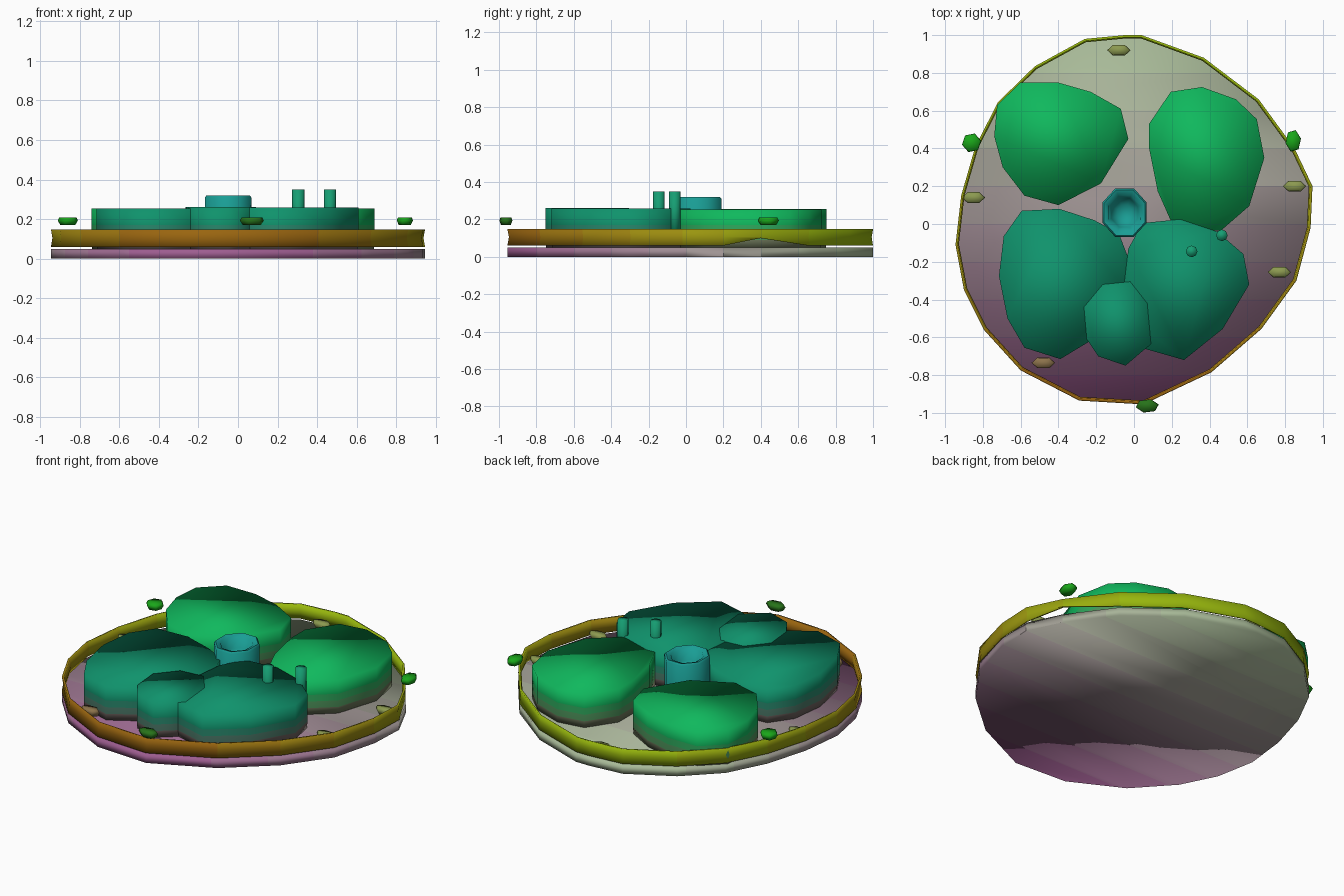
import bpy, bmesh, math
from mathutils import Vector

if "Cube" in bpy.data.objects:
    bpy.data.objects.remove(bpy.data.objects["Cube"])


def ramp(name, stops, n):
    """n materials blended evenly through the colour stops."""
    mats = []
    for i in range(n):
        t = i / max(n - 1, 1) * (len(stops) - 1)
        k = min(int(t), max(len(stops) - 2, 0))
        a, b = Vector(stops[k]), Vector(stops[min(k + 1, len(stops) - 1)])
        m = bpy.data.materials.new(f"{name}_{i + 1}")
        m.diffuse_color = (*a.lerp(b, t - k), 1)
        m.use_nodes = True
        m.node_tree.nodes["Principled BSDF"].inputs["Base Color"].default_value = m.diffuse_color
        mats.append(m)
    return mats


DISH = ramp("dish", [(0.34, 0.11, 0.28), (0.34, 0.27, 0.29), (0.40, 0.50, 0.32)], 10)
RIM = ramp("rim", [(0.32, 0.13, 0.005), (0.33, 0.28, 0.005), (0.31, 0.47, 0.004)], 8)
LEAF = ramp("leaf", [(0.15, 0.18, 0.10), (0.04, 0.36, 0.11), (0.005, 0.48, 0.11)], 4)
DEEP = ramp("deep", [(0.15, 0.12, 0.11), (0.03, 0.22, 0.15), (0.005, 0.29, 0.15)], 4)
TEAL = ramp("teal", [(0.01, 0.34, 0.30)], 1)
PEG = ramp("peg", [(0.008, 0.34, 0.17)], 1)
NUB = ramp("nub_green", [(0.01, 0.38, 0.01)], 1)
NUB_DARK = ramp("nub_dark", [(0.02, 0.17, 0.01)], 1)
CRUMB = ramp("crumb", [(0.26, 0.32, 0.08)], 1)
CRUMB_BROWN = ramp("crumb_brown", [(0.26, 0.17, 0.07)], 1)


def loft(name, rings, mats, axis=2, lo=0.0, hi=1.0, closed=False, cuts=(), angle=180):
    """Skin equally long rings, then tint faces along one axis."""
    bm = bmesh.new()
    rows = [[bm.verts.new(p) for p in r] for r in rings]
    n = len(rows[0])
    for a, b in list(zip(rows, rows[1:])) + ([(rows[-1], rows[0])] if closed else []):
        for i in range(n):
            j = (i + 1) % n
            bm.faces.new((a[i], a[j], b[j], b[i]))
    if not closed:
        bm.faces.new(rows[0])
        bm.faces.new(rows[-1])
    for y in cuts:
        bmesh.ops.bisect_plane(bm, geom=bm.verts[:] + bm.edges[:] + bm.faces[:],
                               plane_co=(0, y, 0), plane_no=(0, 1, 0))
    bmesh.ops.recalc_face_normals(bm, faces=bm.faces)
    for f in bm.faces:
        t = (f.calc_center_median()[axis] - lo) / (hi - lo)
        f.material_index = max(0, min(len(mats) - 1, int(t * len(mats))))
    me = bpy.data.meshes.new(name)
    bm.to_mesh(me)
    bm.free()
    for m in mats:
        me.materials.append(m)
    ob = bpy.data.objects.new(name, me)
    bpy.context.collection.objects.link(ob)
    bpy.ops.object.select_all(action='DESELECT')
    ob.select_set(True)
    bpy.context.view_layer.objects.active = ob
    bpy.ops.object.shade_smooth_by_angle(angle=math.radians(angle))
    return ob


def scaled(outline, s, z):
    c = sum((Vector(p) for p in outline), Vector((0, 0))) / len(outline)
    return [(*(c + (Vector(p) - c) * s), z) for p in outline]


def ellipse(x, y, rx, ry, z, n=8, turn=0.0):
    return [(x + rx * math.cos(turn + 2 * math.pi * i / n),
             y + ry * math.sin(turn + 2 * math.pi * i / n), z) for i in range(n)]


# Hand-cut round dish outline, shared by base and rim
plate = [(0.04, 1.0), (0.37, 0.88), (0.66, 0.66), (0.85, 0.40), (0.945, 0.2),
         (0.935, -0.02), (0.86, -0.30), (0.675, -0.555), (0.41, -0.785),
         (0.05, -0.955), (-0.29, -0.935), (-0.6, -0.775), (-0.795, -0.56),
         (-0.90, -0.35), (-0.945, -0.11), (-0.915, 0.15), (-0.84, 0.41),
         (-0.72, 0.645), (-0.525, 0.835), (-0.26, 0.98), (-0.05, 1.0)]
loft("base_disc", [scaled(plate, 1.0, 0), scaled(plate, 1.0, 0.05)], DISH, axis=1, lo=-1, hi=1,
     cuts=[-0.8 + 0.2 * i for i in range(9)])

# Thin raised rim, its lower edge lifted at one chipped corner
rim = [scaled(plate, s, z) for s, z in
       [(0.99, 0.06), (1.0, 0.06), (0.992, 0.105), (1.0, 0.148), (0.987, 0.148), (0.98, 0.105)]]
for ring in rim[:2]:
    x, y, z = ring[3]
    ring[3] = (x, y, 0.1)
loft("rim", rim, RIM, axis=1, lo=-1, hi=1, closed=True)

# Thick pads standing on the dish
pads = {
    "pad_back_left": (LEAF, 0.255, [(-0.725, 0.63), (-0.6, 0.75), (-0.405, 0.75), (-0.23, 0.7),
        (-0.07, 0.61), (-0.03, 0.45), (-0.175, 0.215), (-0.4, 0.1), (-0.58, 0.15),
        (-0.695, 0.3), (-0.74, 0.465)]),
    "pad_back_right": (LEAF, 0.253, [(0.08, 0.53), (0.195, 0.7), (0.36, 0.725), (0.54, 0.66),
        (0.65, 0.555), (0.69, 0.35), (0.61, 0.095), (0.46, -0.035), (0.22, -0.04),
        (0.125, 0.175), (0.08, 0.4)]),
    "pad_front_left": (DEEP, 0.255, [(-0.595, 0.07), (-0.395, 0.08), (-0.21, 0.02), (-0.08, -0.05),
        (-0.03, -0.18), (-0.04, -0.35), (-0.2, -0.6), (-0.39, -0.715), (-0.58, -0.655),
        (-0.67, -0.5), (-0.715, -0.275), (-0.69, -0.065)]),
    "pad_front_right": (DEEP, 0.259, [(0.045, 0.005), (0.245, 0.025), (0.44, -0.04), (0.58, -0.16),
        (0.61, -0.32), (0.47, -0.555), (0.265, -0.72), (0.055, -0.66), (-0.01, -0.5),
        (-0.05, -0.3), (-0.03, -0.13)]),
    "pad_front_small": (DEEP, 0.262, [(-0.165, -0.32), (-0.02, -0.305), (0.07, -0.42),
        (0.09, -0.635), (-0.045, -0.75), (-0.19, -0.7), (-0.25, -0.61), (-0.265, -0.44)]),
}
for name, (mat, top, outline) in pads.items():
    loft(name, [scaled(outline, s, z) for s, z in
                ((0.99, 0.05), (1, 0.09), (1, 0.13), (1, 0.17), (1, top))], mat, lo=0.05, hi=0.21)

# Central cup with a rounded hollow
cup = [(0.125, 0.05), (0.127, 0.31), (0.118, 0.32), (0.09, 0.31), (0.075, 0.25), (0.04, 0.21)]
loft("centre_cup", [ellipse(-0.05, 0.06, r, r * 1.1, z, 8, 0.39) for r, z in cup], TEAL, angle=60)

# Two upright pegs
for name, x, y in (("peg_left", 0.305, -0.145), ("peg_right", 0.465, -0.06)):
    loft(name, [ellipse(x, y, 0.031, 0.031, z) for z in (0.12, 0.35)], PEG)


# Little faceted lumps: green nubs above the rim, olive crumbs inside it
def lump(name, x, y, z, rx, ry, h, mat, turn=0.2):
    loft(name, [ellipse(x, y, rx * s, ry * s, z + h * k, 6, turn)
                for s, k in ((0.75, -0.5), (1, 0.1), (0.85, 0.5))], mat)


for i, (x, y, rx, ry, mat) in enumerate([(-0.86, 0.43, 0.052, 0.052, NUB),
                                         (0.843, 0.44, 0.042, 0.06, NUB),
                                         (0.07, -0.963, 0.062, 0.037, NUB_DARK)]):
    lump(f"rim_nub_{i + 1}", x, y, 0.19, rx, ry, 0.038, mat)
for i, (x, y, mat) in enumerate([(-0.08, 0.92, CRUMB), (-0.85, 0.14, CRUMB), (0.85, 0.2, CRUMB),
                                 (0.77, -0.255, CRUMB), (-0.48, -0.735, CRUMB_BROWN)]):
    lump(f"crumb_{i + 1}", x, y, 0.09, 0.062, 0.033, 0.04, mat, 0.0)
